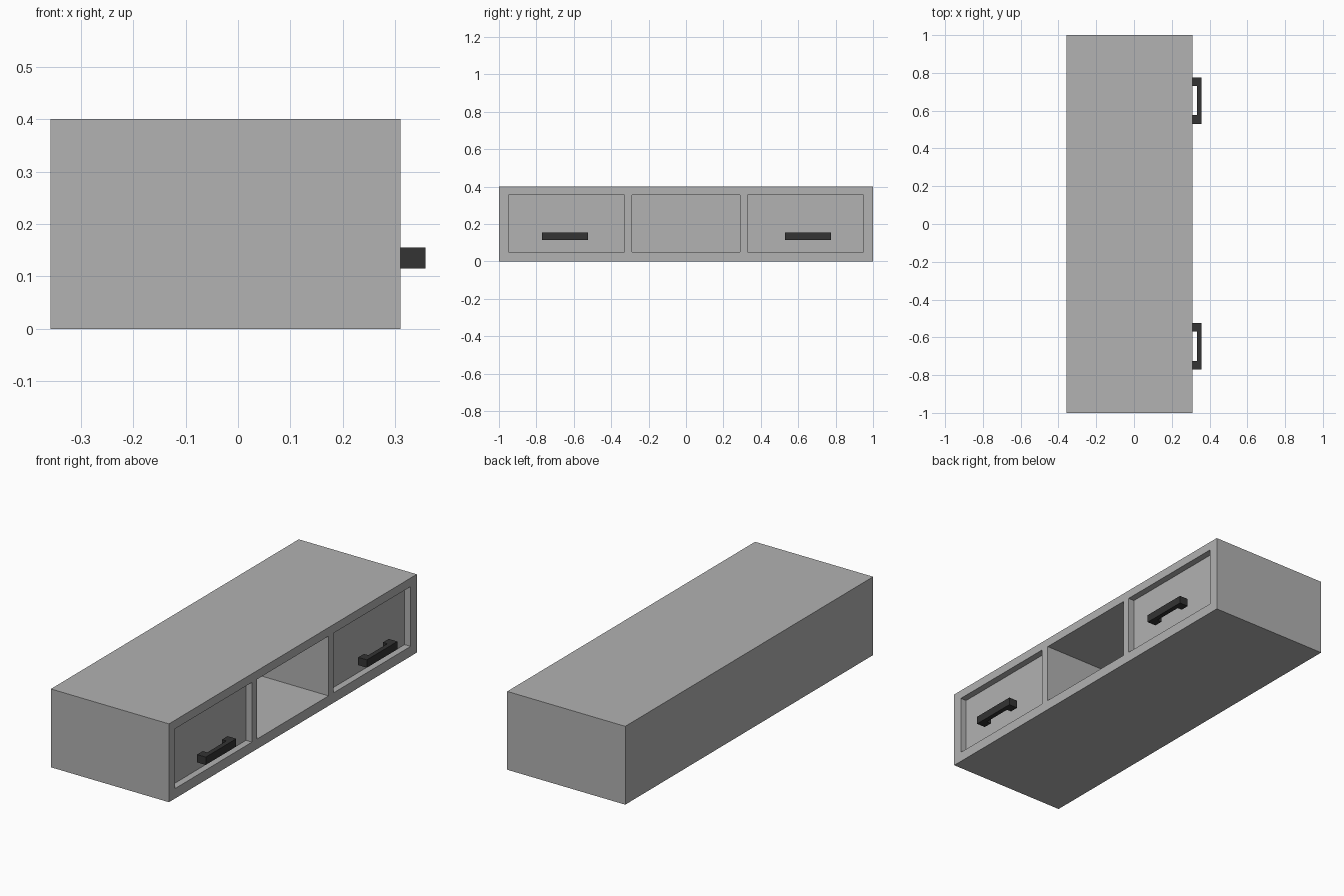
import bpy
import bmesh

cube = bpy.data.objects.get("Cube")
if cube:
    bpy.data.objects.remove(cube, do_unlink=True)


def material(name, value):
    mat = bpy.data.materials.new(name)
    mat.use_nodes = True
    colour = (value, value, value, 1)
    mat.diffuse_color = colour
    mat.node_tree.nodes["Principled BSDF"].inputs["Base Color"].default_value = colour
    return mat


def add_object(name, bm, mat):
    bmesh.ops.recalc_face_normals(bm, faces=bm.faces)
    mesh = bpy.data.meshes.new(name)
    bm.to_mesh(mesh)
    bm.free()
    mesh.materials.append(mat)
    obj = bpy.data.objects.new(name, mesh)
    bpy.context.collection.objects.link(obj)
    return obj


grey = material("light grey", 0.445)
dark = material("dark grey", 0.033)

BACK, FRONT = -0.357, 0.31
INNER_BACK = -0.31
DOOR_FRONT, DOOR_BACK = 0.276, 0.25
DIVISIONS = [-1, -0.95, -0.33, -0.288, 0.288, 0.328, 0.95, 1]
LEVELS = [0, 0.051, 0.356, 0.4]

# Cabinet body: gridded front, pushed-in compartments, closed back
bm = bmesh.new()
grid = [[bm.verts.new((FRONT, y, z)) for z in LEVELS] for y in DIVISIONS]
openings = []
for i in range(len(DIVISIONS) - 1):
    for j in range(len(LEVELS) - 1):
        face = bm.faces.new((grid[i][j], grid[i + 1][j],
                             grid[i + 1][j + 1], grid[i][j + 1]))
        if i % 2 and j == 1:
            openings.append(face)
rim = [e for e in bm.edges if e.is_boundary]
skirt = bmesh.ops.extrude_edge_only(bm, edges=rim)["geom"]
for v in (g for g in skirt if isinstance(g, bmesh.types.BMVert)):
    v.co.x = BACK
bmesh.ops.contextual_create(bm, geom=[e for e in bm.edges if e.is_boundary])
for face in bmesh.ops.extrude_discrete_faces(bm, faces=openings)["faces"]:
    for v in face.verts:
        v.co.x = INNER_BACK
add_object("cabinet_body", bm, grey)


def prism(name, outline, z0, z1, mat):
    """Extrude an outline in the floor plane from z0 up to z1."""
    bm = bmesh.new()
    base = bm.faces.new([bm.verts.new((x, y, z0)) for x, y in outline])
    top = bmesh.ops.extrude_face_region(bm, geom=[base])["geom"]
    for v in (g for g in top if isinstance(g, bmesh.types.BMVert)):
        v.co.z = z1
    return add_object(name, bm, mat)


# Recessed doors and U-shaped pulls at both ends
PULL_BACK, BAR_BACK, PULL_FRONT = 0.308, 0.333, 0.357
HALF, LEG = 0.123, 0.046
for side, first, centre in (("right", 1, -0.647), ("left", 5, 0.653)):
    y0, y1 = DIVISIONS[first], DIVISIONS[first + 1]
    prism(side + "_door",
          [(DOOR_BACK, y0), (DOOR_FRONT, y0), (DOOR_FRONT, y1), (DOOR_BACK, y1)],
          LEVELS[1], LEVELS[2], grey)
    a, b = centre - HALF, centre + HALF
    prism(side + "_handle",
          [(PULL_BACK, a), (PULL_FRONT, a), (PULL_FRONT, b), (PULL_BACK, b),
           (PULL_BACK, b - LEG), (BAR_BACK, b - LEG),
           (BAR_BACK, a + LEG), (PULL_BACK, a + LEG)],
          0.115, 0.155, dark)
